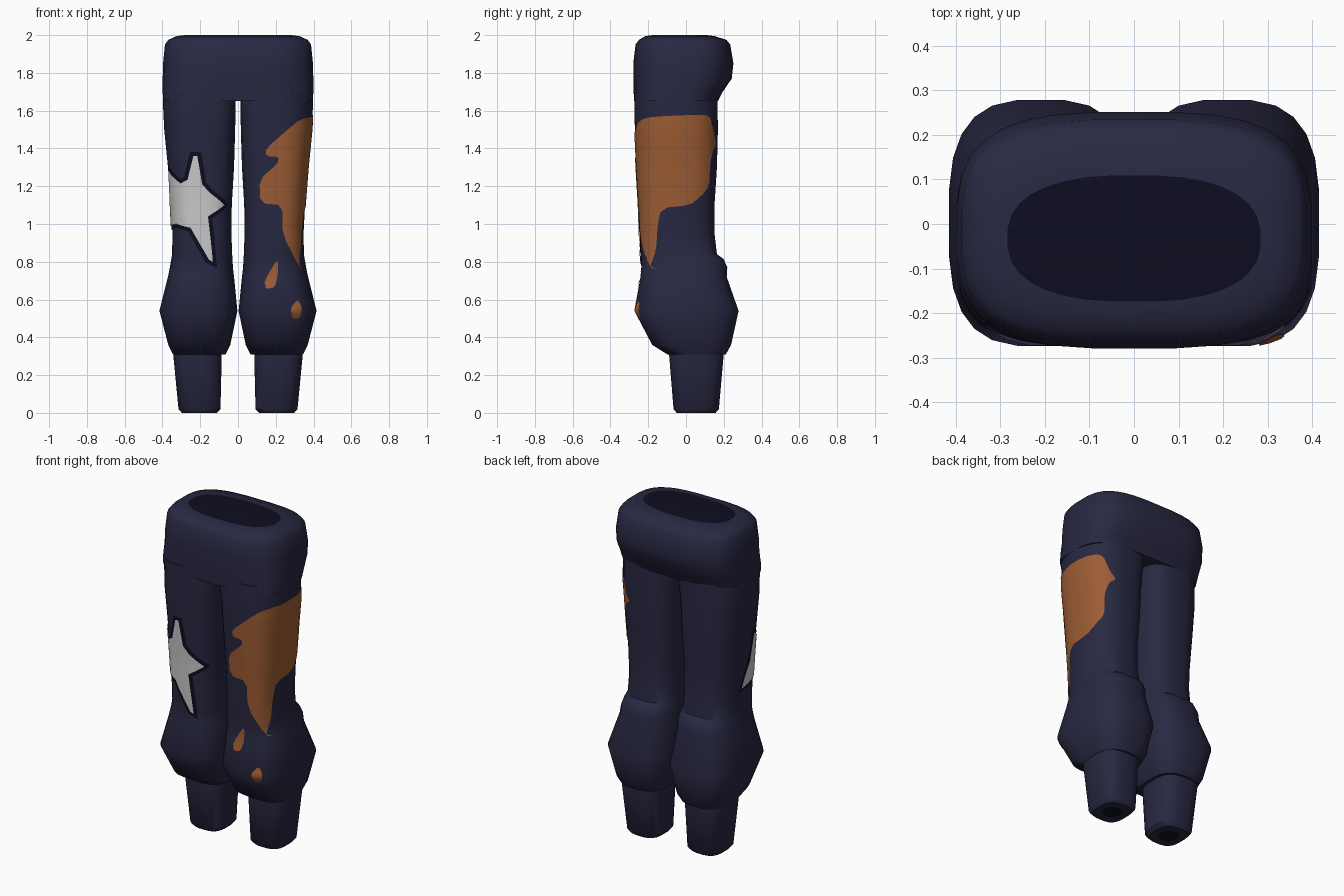
import bpy, bmesh, math
from mathutils import Vector
from mathutils.bvhtree import BVHTree
from mathutils.geometry import delaunay_2d_cdt

if "Cube" in bpy.data.objects:
    bpy.data.objects.remove(bpy.data.objects["Cube"])


def material(name, rgb):
    m = bpy.data.materials.new(name)
    m.use_nodes = True
    m.diffuse_color = (*rgb, 1)
    bsdf = next(n for n in m.node_tree.nodes if n.type == 'BSDF_PRINCIPLED')
    bsdf.inputs["Base Color"].default_value = (*rgb, 1)
    return m


NAVY = material("navy cloth", (0.021, 0.021, 0.055))
DARK = material("dark navy", (0.004, 0.004, 0.015))
ORANGE = material("rust orange", (0.34, 0.11, 0.034))
GREY = material("light grey", (0.6, 0.6, 0.6))


def finish(bm, name, mats):
    me = bpy.data.meshes.new(name)
    bm.to_mesh(me)
    bm.free()
    for m in mats:
        me.materials.append(m)
    me.shade_smooth()
    me.set_sharp_from_angle(angle=math.radians(40))
    ob = bpy.data.objects.new(name, me)
    bpy.context.collection.objects.link(ob)
    return ob


def section(x0, x1, y0, y1, n_in, n_out, sides):
    """Rounded-box outline, with its own squareness on the x0 and x1 sides."""
    pts = []
    for i in range(sides):
        a = 2 * math.pi * (i + 0.5) / sides
        c, s = math.cos(a), math.sin(a)
        e = 2 / (n_out if c > 0 else n_in)
        pts.append(((x0 + x1) / 2 + (x1 - x0) / 2 * math.copysign(abs(c) ** e, c),
                    (y0 + y1) / 2 + (y1 - y0) / 2 * math.copysign(abs(s) ** e, s)))
    return pts


def loft(name, rings, sides, flip=1, dark_end=False):
    """Skin rings of (z, x0, x1, y0, y1, n_in, n_out); optionally darken the last cap."""
    bm = bmesh.new()
    loops = [[bm.verts.new((flip * x, y, r[0])) for x, y in section(*r[1:], sides)]
             for r in rings]
    for a, b in zip(loops, loops[1:]):
        for i in range(sides):
            j = (i + 1) % sides
            bm.faces.new((a[i], a[j], b[j], b[i]))
    bm.faces.new(loops[0])
    bm.faces.new(loops[-1]).material_index = int(dark_end)
    bmesh.ops.recalc_face_normals(bm, faces=bm.faces)
    return finish(bm, name, [NAVY, DARK])


# Hips with the waist opening on top
loft("hips", [
    (1.65, -.398, .398, -.275, .17, 3.5, 3.5),
    (1.70, -.40, .40, -.278, .195, 3.4, 3.4),
    (1.77, -.40, .40, -.28, .243, 3.2, 3.2),
    (1.85, -.398, .398, -.28, .252, 3.2, 3.2),
    (1.95, -.388, .388, -.268, .235, 3.2, 3.2),
    (1.975, -.37, .37, -.25, .215, 3.2, 3.2),
    (1.995, -.325, .325, -.215, .15, 3, 3),
    (2.0, -.285, .285, -.175, .11, 2.5, 2.5)], 32, dark_end=True)

# Legs with the flared calf, and the narrow ankles
LEG = [
    (1.70, .012, .398, -.274, .168, 4, 2.3),
    (1.62, .012, .398, -.274, .168, 4, 2.3),
    (1.50, .014, .392, -.272, .17, 3.2, 2.4),
    (1.30, .02, .372, -.262, .165, 3, 2.5),
    (1.10, .032, .356, -.25, .152, 3, 2.6),
    (.95, .034, .348, -.245, .152, 3, 2.6),
    (.84, .03, .35, -.24, .165, 3, 2.6),
    (.815, .028, .354, -.238, .20, 3, 2.6),
    (.77, .026, .362, -.238, .22, 3, 2.7),
    (.72, .02, .372, -.242, .217, 3, 2.8),
    (.54, .002, .417, -.275, .28, 3, 3),
    (.36, .04, .37, -.18, .24, 3, 3),
    (.31, .065, .345, -.10, .212, 2.8, 2.8)]
ANKLE = [
    (.36, .085, .343, -.09, .20, 3, 3),
    (.30, .085, .343, -.09, .20, 3, 3),
    (.02, .092, .316, -.067, .175, 3, 3),
    (0, .11, .298, -.05, .158, 3, 3),
    (.001, .15, .258, -.005, .113, 2, 2)]
trees = {}
for label, flip in (("left", 1), ("right", -1)):
    leg = loft(label + "_leg", LEG, 24, flip)
    loft(label + "_ankle", ANKLE, 20, flip, dark_end=True)
    trees[flip] = BVHTree.FromPolygons([v.co for v in leg.data.vertices],
                                       [p.vertices[:] for p in leg.data.polygons])

# Painted shapes are drawn on the unrolled leg, then wrapped back onto it
RADIUS, STEP = 0.2, 0.02
VIEWS = {"front": lambda h, z: (Vector((h, -1, z)), Vector((0, 1, 0))),
         "back": lambda h, z: (Vector((h, 1, z)), Vector((0, -1, 0))),
         "left": lambda h, z: (Vector((1, h, z)), Vector((-1, 0, 0))),
         "right": lambda h, z: (Vector((-1, h, z)), Vector((1, 0, 0)))}


def axis(flip, z):
    return Vector((.2 * flip, -.03, z))


def unroll(flip, parts):
    out = []
    for view, pts in parts:
        for h, z in pts:
            start, ray = VIEWS[view](h, z)
            hit = trees[flip].ray_cast(start, ray)[0]
            if hit is None:
                hit = trees[flip].find_nearest(start + ray * 0.85)[0]
            d = hit - axis(flip, z)
            out.append(Vector((RADIUS * math.atan2(d.x, -d.y), z)))
    return out


def soften(pts):
    out = []
    for a, b in zip(pts, pts[1:] + pts[:1]):
        out += [a.lerp(b, .2), a.lerp(b, .8)]
    return out


def grow(pts, d):
    area = sum(a.cross(b) for a, b in zip(pts, pts[1:] + pts[:1]))
    out = []
    for i, p in enumerate(pts):
        e1 = (p - pts[i - 1]).normalized()
        e2 = (pts[(i + 1) % len(pts)] - p).normalized()
        n1, n2 = Vector((e1.y, -e1.x)), Vector((e2.y, -e2.x))
        m = (n1 + n2).normalized()
        out.append(p + m * math.copysign(d, area) / max(m.dot(n1), .5))
    return out


def paint(name, flip, outline, mat, lift):
    pts = []
    for a, b in zip(outline, outline[1:] + outline[:1]):
        k = max(1, math.ceil((b - a).length / STEP))
        pts += [a.lerp(b, i / k) for i in range(k)]
    count = len(pts)
    lo = [min(p[i] for p in pts) for i in (0, 1)]
    hi = [max(p[i] for p in pts) for i in (0, 1)]
    for i in range(1, int((hi[0] - lo[0]) / STEP) + 1):
        for j in range(1, int((hi[1] - lo[1]) / STEP) + 1):
            pts.append(Vector((lo[0] + i * STEP, lo[1] + j * STEP)))
    edges = [(i, (i + 1) % count) for i in range(count)]
    flat, _, faces, *_ = delaunay_2d_cdt(pts, edges, [], 1, 1e-5)
    bm = bmesh.new()
    for u, z in flat:
        a = u / RADIUS
        ray = Vector((math.sin(a), -math.cos(a), 0))
        hit = trees[flip].ray_cast(axis(flip, z), ray)[0]
        bm.verts.new((hit or axis(flip, z)) + ray * lift)
    bm.verts.ensure_lookup_table()
    for f in faces:
        bm.faces.new([bm.verts[i] for i in f])
    bmesh.ops.delete(bm, geom=[v for v in bm.verts if not v.link_faces], context='VERTS')
    finish(bm, name, [mat])


# Orange splash around the outside of the left leg, with two drops
splash = unroll(1, [
    ("front", [(.345, .76), (.315, .78), (.235, .94), (.235, 1.10), (.12, 1.11),
               (.115, 1.235), (.21, 1.32), (.215, 1.355), (.15, 1.36), (.15, 1.40),
               (.25, 1.49)]),
    ("left", [(-.24, 1.55), (-.165, 1.57), (.10, 1.58)]),
    ("back", [(.33, 1.56), (.30, 1.47), (.265, 1.42), (.30, 1.40), (.32, 1.32)]),
    ("left", [(.12, 1.20), (.075, 1.145), (.02, 1.10), (-.13, 1.085), (-.15, .97),
              (-.155, .865), (-.19, .77)])])
paint("orange_splash", 1, soften(splash), ORANGE, .004)
for name, pts in (
        ("upper_drop", [(.21, .82), (.14, .70), (.15, .655), (.195, .665), (.212, .73)]),
        ("lower_drop", [(.31, .60), (.275, .55), (.285, .50), (.325, .50), (.332, .575)])):
    paint(name, 1, soften(unroll(1, [("front", pts)])), ORANGE, .004)

# Star with a dark border on the right leg
star = unroll(-1, [
    ("front", [(-.235, 1.36), (-.215, 1.36), (-.19, 1.21), (-.15, 1.165), (-.075, 1.10),
               (-.16, 1.04), (-.135, .80), (-.155, .81), (-.25, .98), (-.32, 1.0)]),
    ("right", [(-.03, .98), (-.10, 1.13), (-.13, 1.29)]),
    ("front", [(-.30, 1.215), (-.265, 1.235)])])
paint("star_border", -1, grow(star, .02), DARK, .003)
paint("star", -1, star, GREY, .007)
